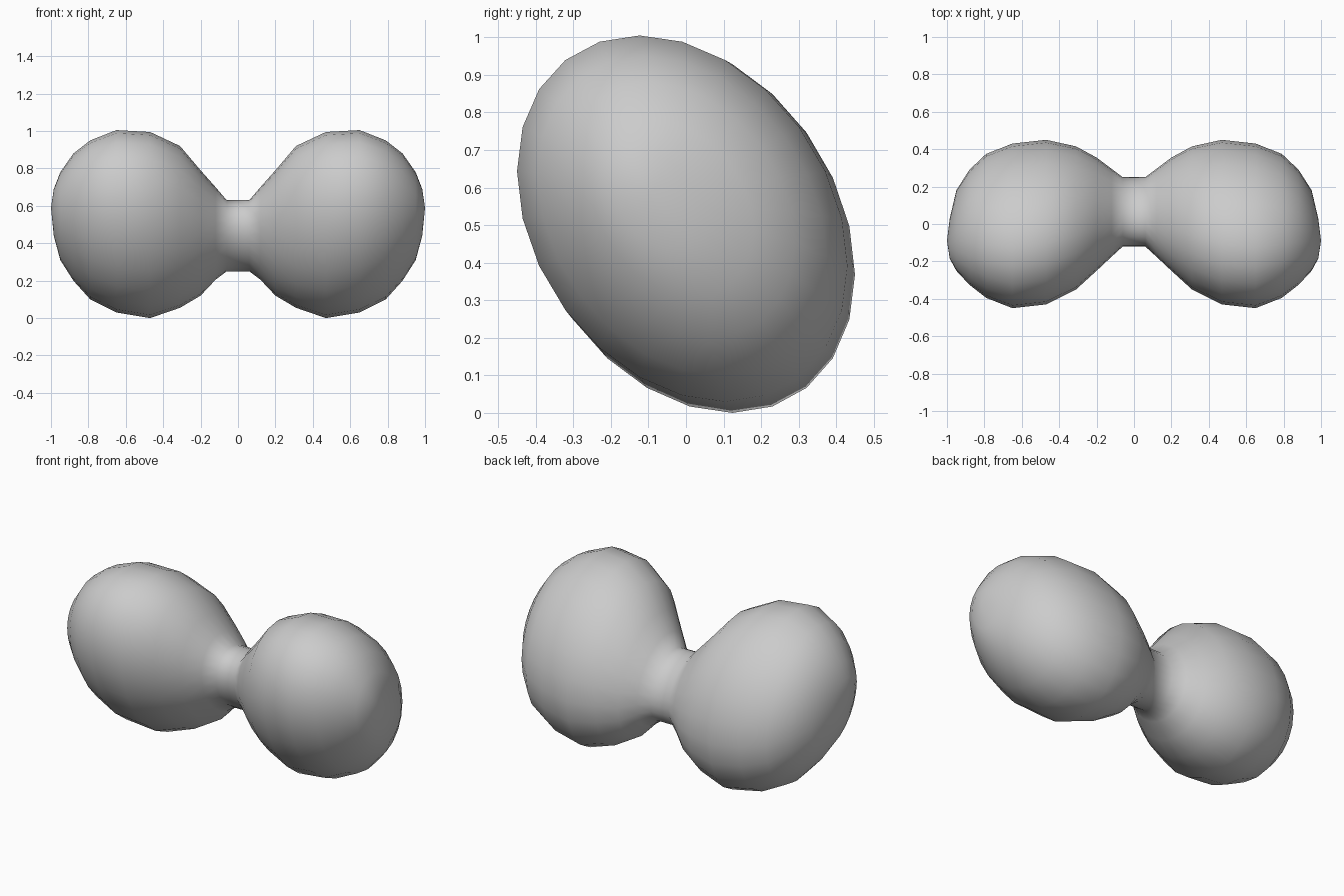
import bpy, bmesh, math

if "Cube" in bpy.data.objects:
    bpy.data.objects.remove(bpy.data.objects["Cube"])

SEGMENTS = 24
TILT = math.radians(105)   # phase between y and z: leans each section back-to-front

# Sections of the right lobe, from the neck outward: x, y min, y max, z min, z max
sections = [
    (0.00, -0.12, 0.25, 0.25, 0.63),
    (0.06, -0.12, 0.25, 0.25, 0.63),
    (0.12, -0.175, 0.295, 0.205, 0.70),
    (0.20, -0.25, 0.355, 0.12, 0.79),
    (0.31, -0.35, 0.415, 0.055, 0.92),
    (0.47, -0.43, 0.45, 0.00, 0.995),
    (0.65, -0.45, 0.43, 0.03, 1.005),
    (0.79, -0.395, 0.375, 0.10, 0.95),
    (0.88, -0.325, 0.29, 0.20, 0.88),
    (0.95, -0.25, 0.18, 0.31, 0.78),
    (0.985, -0.185, 0.03, 0.44, 0.69),
]
pole = (1.0, -0.09, 0.59)


def add_ring(bm, x, y0, y1, z0, z1):
    ring = []
    for i in range(SEGMENTS):
        t = 2 * math.pi * i / SEGMENTS
        y = (y0 + y1) / 2 + (y1 - y0) / 2 * math.cos(t)
        z = (z0 + z1) / 2 + (z1 - z0) / 2 * math.cos(t - TILT)
        ring.append(bm.verts.new((x, y, z)))
    return ring


# Skin the right half, close its outer end
bm = bmesh.new()
rings = [add_ring(bm, *s) for s in sections]
for a, b in zip(rings, rings[1:]):
    for i in range(SEGMENTS):
        j = (i + 1) % SEGMENTS
        bm.faces.new((a[i], a[j], b[j], b[i]))
tip = bm.verts.new(pole)
for i in range(SEGMENTS):
    bm.faces.new((rings[-1][i], rings[-1][(i + 1) % SEGMENTS], tip))

# Mirror to the left lobe and weld at the middle of the neck
bmesh.ops.mirror(bm, geom=bm.verts[:] + bm.edges[:] + bm.faces[:],
                 axis='X', merge_dist=0.001)
bmesh.ops.remove_doubles(bm, verts=bm.verts[:], dist=0.001)
bmesh.ops.recalc_face_normals(bm, faces=bm.faces[:])
for f in bm.faces:
    f.smooth = True

mesh = bpy.data.meshes.new("double_lobe_blob")
bm.to_mesh(mesh)
bm.free()
blob = bpy.data.objects.new("double_lobe_blob", mesh)
bpy.context.collection.objects.link(blob)
